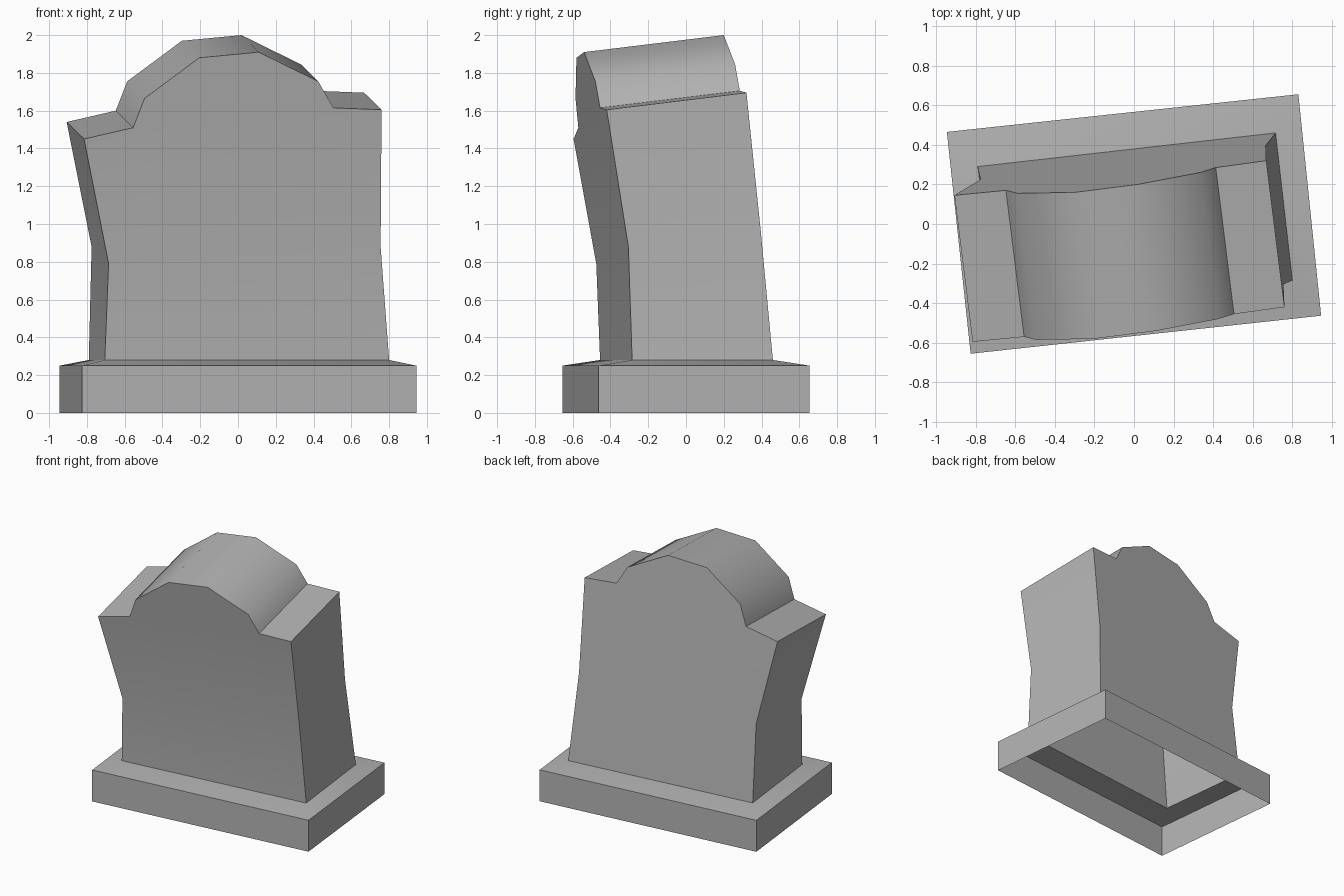
import bpy
import math
from mathutils import Vector

cube = bpy.data.objects.get("Cube")
if cube:
    bpy.data.objects.remove(cube, do_unlink=True)

# One weathered stone colour
stone = bpy.data.materials.new("grey_stone")
stone.use_nodes = True
colour = (0.45, 0.45, 0.45, 1)
stone.diffuse_color = colour
shader = stone.node_tree.nodes["Principled BSDF"]
shader.inputs["Base Color"].default_value = colour
shader.inputs["Roughness"].default_value = 0.9


def make_part(name, points, faces):
    mesh = bpy.data.meshes.new(name)
    mesh.from_pydata(points, [], faces)
    mesh.materials.append(stone)
    part = bpy.data.objects.new(name, mesh)
    bpy.context.collection.objects.link(part)
    bpy.ops.object.select_all(action="DESELECT")
    part.select_set(True)
    bpy.context.view_layer.objects.active = part
    bpy.ops.object.shade_smooth_by_angle(angle=math.radians(42))
    return part


# Front outline of the crooked slab: up the -x side, over the arch, down the +x side
front = [Vector(p) for p in (
    (-0.705, -0.455, 0.28), (-0.685, -0.475, 0.79),
    (-0.815, -0.595, 1.45), (-0.555, -0.57, 1.51),
    (-0.495, -0.585, 1.665), (-0.205, -0.58, 1.88),
    (0.11, -0.54, 1.91), (0.425, -0.48, 1.755),
    (0.505, -0.455, 1.615), (0.76, -0.42, 1.605),
    (0.755, -0.305, 0.88), (0.80, -0.285, 0.28))]
n = len(front)

# The back repeats the outline, leaning upward above the foot
foot_depth = Vector((-0.085, 0.745, 0))
waist_depth = Vector((-0.09, 0.70, 0.09))
top_depth = Vector((-0.092, 0.74, 0.09))
back = []
for i, p in enumerate(front):
    if i in (0, n - 1):
        back.append(p + foot_depth)
    elif i in (1, n - 2):
        back.append(p + waist_depth)
    else:
        back.append(p + top_depth)

# Slab: sides and arch, then a lower and an upper panel on each broad face
faces = [(i, i + 1, n + i + 1, n + i) for i in range(n - 1)]
lower = (0, 1, n - 2, n - 1)
upper = tuple(range(1, n - 1))
for panel in (lower, upper):
    faces.append(tuple(reversed(panel)))
    faces.append(tuple(n + i for i in panel))
make_part("headstone_slab", front + back, faces)

# Plinth: open underneath, with a shallow slope rising to the slab's foot
corners = [(-0.825, -0.655), (0.945, -0.463), (0.83, 0.655), (-0.945, 0.465)]
foot = [front[0], front[-1], back[-1], back[0]]
points = [Vector((x, y, z)) for z in (0, 0.25) for x, y in corners] + foot
faces = [(r + i, r + (i + 1) % 4, r + 4 + (i + 1) % 4, r + 4 + i)
         for r in (0, 4) for i in range(4)]
make_part("plinth", points, faces)
